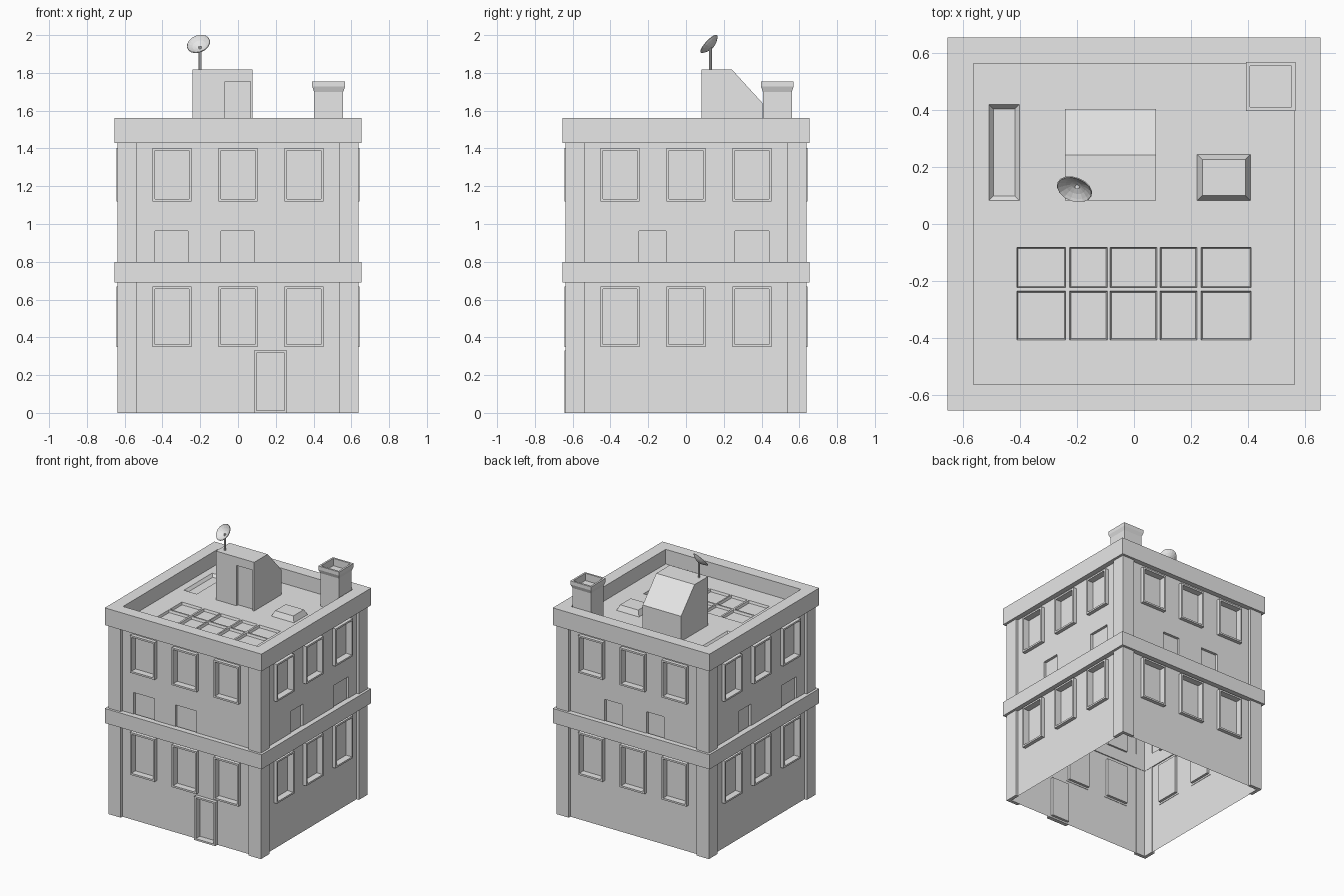
import bpy, bmesh, math
from mathutils import Matrix, Vector

if "Cube" in bpy.data.objects:
    bpy.data.objects.remove(bpy.data.objects["Cube"])

grey = bpy.data.materials.new("plain_grey")
grey.diffuse_color = (0.8, 0.8, 0.8, 1)
grey.use_nodes = True
grey.node_tree.nodes["Principled BSDF"].inputs["Base Color"].default_value = grey.diffuse_color


def finish(name, bm, M=Matrix(), closed=True):
    bmesh.ops.remove_doubles(bm, verts=bm.verts, dist=1e-5)
    if closed:
        bmesh.ops.recalc_face_normals(bm, faces=bm.faces)
    me = bpy.data.meshes.new(name)
    bm.to_mesh(me)
    bm.free()
    me.transform(M)
    me.materials.append(grey)
    ob = bpy.data.objects.new(name, me)
    bpy.context.collection.objects.link(ob)
    return ob


def quad(bm, pts):
    return bm.faces.new([bm.verts.new(p) for p in pts])


def corners(u0, u1, v0, v1, w, i=0):
    return [(u0 + i, v0 + i, w), (u1 - i, v0 + i, w), (u1 - i, v1 - i, w), (u0 + i, v1 - i, w)]


def sheet(name, bounds, holes, M):
    """Flat sheet facing +w with recessed panels: (u0, u1, v0, v1, depth, taper)."""
    bm = bmesh.new()
    us = sorted({*bounds[:2], *[u for h in holes for u in h[:2]]})
    vs = sorted({*bounds[2:], *[v for h in holes for v in h[2:4]]})
    for a, b in zip(us, us[1:]):
        for c, d in zip(vs, vs[1:]):
            mu, mv = (a + b) / 2, (c + d) / 2
            if not any(h[0] < mu < h[1] and h[2] < mv < h[3] for h in holes):
                quad(bm, corners(a, b, c, d, 0))
    for *r, depth, taper in holes:
        top, low = corners(*r, 0), corners(*r, -depth, taper)
        quad(bm, low)
        for k in range(4):
            j = (k + 1) % 4
            quad(bm, [top[k], top[j], low[j], low[k]])
    return finish(name, bm, M, closed=False)


def ring(name, r, t, w0, w1, M=Matrix(), flare=0):
    """Rectangular hollow frame of width t, from w0 to w1."""
    bm = bmesh.new()
    loops = [corners(*r, w0, flare), corners(*r, (w0 + w1) / 2), corners(*r, w1),
             corners(*r, w1, t), corners(*r, w0, t)]
    for a, b in zip(loops, loops[1:] + loops[:1]):
        for k in range(4):
            j = (k + 1) % 4
            quad(bm, [a[k], a[j], b[j], b[k]])
    bmesh.ops.remove_doubles(bm, verts=bm.verts, dist=1e-5)
    bmesh.ops.dissolve_limit(bm, angle_limit=0.01, verts=bm.verts, edges=bm.edges)
    return finish(name, bm, M)


def prism(name, profile, h, M=Matrix(), drop=None):
    """Extrude a profile along local z; drop removes the faces pointing that way."""
    bm = bmesh.new()
    f = quad(bm, [(x, y, 0) for x, y in profile])
    ext = bmesh.ops.extrude_face_region(bm, geom=[f])["geom"]
    bmesh.ops.translate(bm, vec=(0, 0, h), verts=[v for v in ext if isinstance(v, bmesh.types.BMVert)])
    bmesh.ops.recalc_face_normals(bm, faces=bm.faces)
    if drop:
        gone = [g for g in bm.faces if g.normal.dot(Vector(drop)) > 0.99]
        bmesh.ops.delete(bm, geom=gone, context="FACES")
    return finish(name, bm, M, closed=not drop)


# Four walls with windows, small niches and pilasters
D = 0.617
T = 0.013
niches = {"front": [(-0.44, -0.265), (-0.09, 0.085)],
          "right": [(-0.25, -0.105), (0.26, 0.44)],
          "back": [(-0.2475, -0.1025), (0.1025, 0.2475)],
          "left": [(-0.25, -0.105), (0.26, 0.44)]}
stand = Matrix(((1, 0, 0, 0), (0, 0, -1, -D), (0, 1, 0, 0), (0, 0, 0, 1)))
for i, (side, small) in enumerate(niches.items()):
    turn = Matrix.Rotation(i * math.pi / 2, 4, "Z")
    M = turn @ stand
    frames = [(c - 0.1035, c + 0.1035, z0, z1) for c in (-0.35, 0, 0.35)
              for z0, z1 in ((0.35, 0.67), (1.12, 1.403))]
    if side == "front":
        frames.append((0.085, 0.26, 0.0, 0.33))
    holes = [(a + T, b - T, c + T, d - T, 0.022, 0) for a, b, c, d in frames]
    holes += [(a, b, 0.78, 0.963, 0.02, 0) for a, b in small]
    sheet(side + "_wall", (-D, D, 0, 1.5), holes, M)
    for r in frames:
        kind = "_door_frame" if r[2] == 0 else "_window_frame"
        ring(side + kind, r, T, -0.003, 0.027, M)
    a, b, c = 0.535, 0.637, 0.612
    prism(side + "_corner_pilaster", [(a, -b), (b, -b), (b, -a), (c, -a), (c, -c), (a, -c)], 1.45, turn)

# Belt course and parapet
S = (-0.655, 0.655, -0.655, 0.655)
ring("belt_course", S, 0.045, 0.69, 0.80)
ring("parapet", S, 0.09, 1.43, 1.56)

# Roof deck with recessed skylight panes and a side hatch
ROOF = 1.45
cols = [(-0.412, -0.24), (-0.226, -0.094), (-0.084, 0.08), (0.092, 0.222), (0.236, 0.412)]
panes = [(a, b, c, d, 0.018, 0.005) for a, b in cols for c, d in ((-0.408, -0.236), (-0.224, -0.082))]
panes.append((-0.51, -0.403, 0.083, 0.42, 0.02, 0.016))
sheet("roof_deck", (-0.57, 0.57, -0.57, 0.57), panes, Matrix.Translation((0, 0, ROOF)))

# Raised roof vent with sloping sides
bm = bmesh.new()
base, top = corners(0.222, 0.41, 0.082, 0.245, ROOF), corners(0.222, 0.41, 0.082, 0.245, ROOF + 0.04, 0.018)
quad(bm, top)
for k in range(4):
    j = (k + 1) % 4
    quad(bm, [base[k], base[j], top[j], top[k]])
finish("roof_vent", bm, closed=False)

# Stair hut with a sloping back and recessed door
along_x = Matrix(((0, 0, 1, -0.242), (1, 0, 0, 0), (0, 1, 0, 0), (0, 0, 0, 1)))
prism("stair_hut", [(0.082, ROOF - 0.01), (0.405, ROOF - 0.01), (0.405, 1.64), (0.243, 1.818), (0.082, 1.818)],
      0.32, along_x, drop=(-1, 0, 0))
sheet("hut_front", (-0.242, 0.078, ROOF - 0.01, 1.818), [(-0.07, 0.065, ROOF, 1.755, 0.02, 0)],
      Matrix.Translation((0, D + 0.082, 0)) @ stand)

# Chimney with a flared hollow cap
prism("chimney", [(0.403, 0.408), (0.557, 0.408), (0.557, 0.56), (0.403, 0.56)], 0.255,
      Matrix.Translation((0, 0, ROOF - 0.005)))
ring("chimney_cap", (0.393, 0.567, 0.397, 0.57), 0.014, 1.70, 1.755, flare=0.01)

# Satellite dish on a mast
bm = bmesh.new()
bmesh.ops.create_cone(bm, cap_ends=True, segments=8, radius1=0.008, radius2=0.008, depth=0.13)
finish("dish_mast", bm, Matrix.Translation((-0.2, 0.13, 1.875)))
bm = bmesh.new()
n, R, deep = 16, 0.062, 0.026
rings = [[(R * f * math.cos(k * math.tau / n), R * f * math.sin(k * math.tau / n), deep * (f * f - 1))
          for k in range(n)] for f in (0.0, 0.3, 0.6, 0.85, 1.0)]
for a, b in zip(rings, rings[1:]):
    for k in range(n):
        j = (k + 1) % n
        pts = [a[k], b[k], b[j], a[j]]
        quad(bm, pts[:3] if a is rings[0] else pts)
face = Vector((-0.27, -0.7, 0.65)).to_track_quat("Z", "Y").to_matrix().to_4x4()
dish = finish("dish", bm, Matrix.Translation((-0.21, 0.12, 1.955)) @ face, closed=False)
thick = dish.modifiers.new("thickness", "SOLIDIFY")
thick.thickness = 0.004
